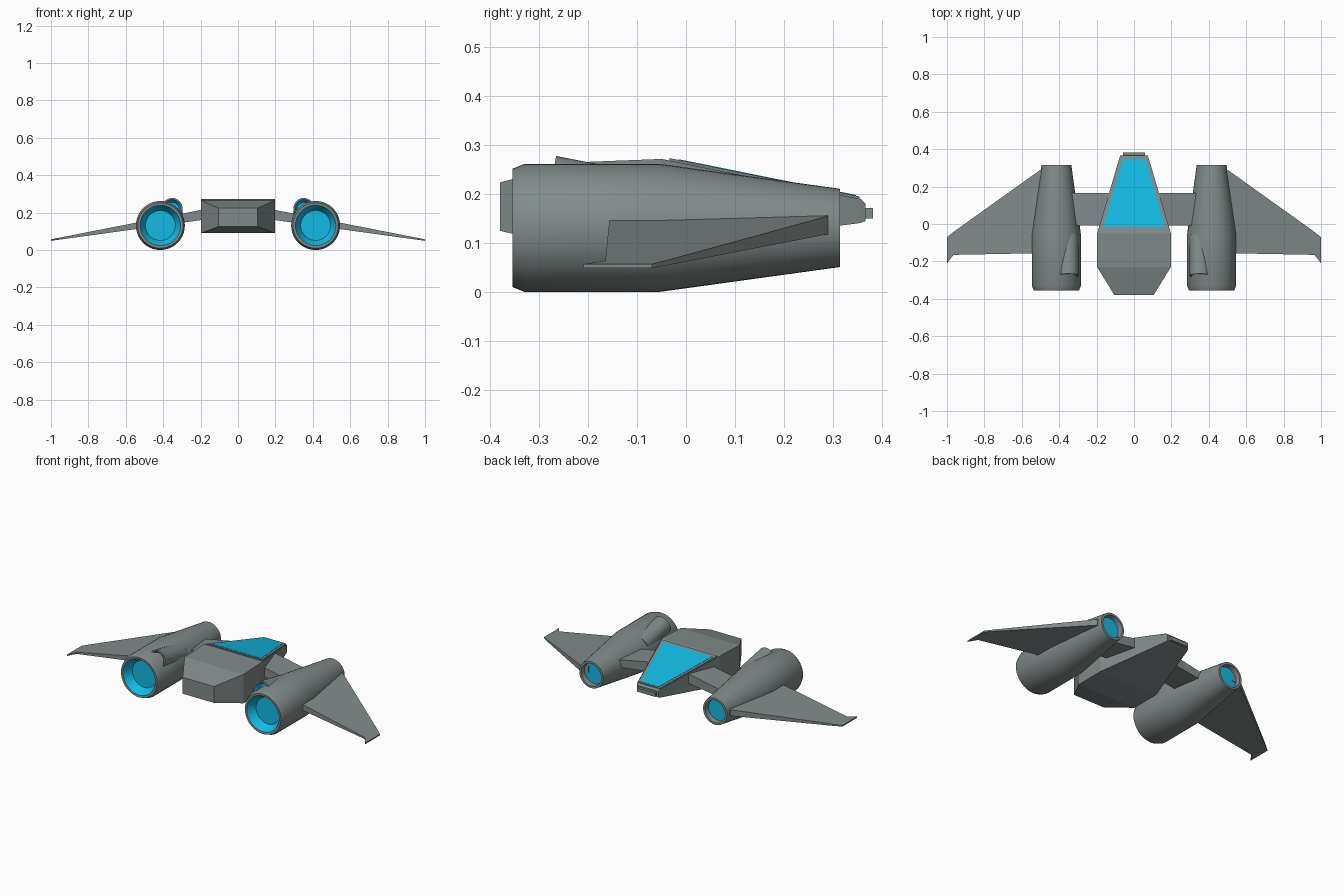
import bpy, bmesh, math
from mathutils import Matrix

if "Cube" in bpy.data.objects:
    bpy.data.objects.remove(bpy.data.objects["Cube"])


def material(name, rgb):
    m = bpy.data.materials.new(name)
    m.diffuse_color = (*rgb, 1)
    m.use_nodes = True
    m.node_tree.nodes["Principled BSDF"].inputs["Base Color"].default_value = m.diffuse_color
    return m


GREY = material("hull grey", (0.22, 0.26, 0.255))
CYAN = material("glowing cyan", (0.006, 0.5, 0.78))


def finish(name, bm, mirror=False, smooth=False):
    bmesh.ops.recalc_face_normals(bm, faces=bm.faces)
    me = bpy.data.meshes.new(name)
    bm.to_mesh(me)
    bm.free()
    me.materials.append(GREY)
    me.materials.append(CYAN)
    ob = bpy.data.objects.new(name, me)
    bpy.context.collection.objects.link(ob)
    if smooth:
        bpy.ops.object.select_all(action='DESELECT')
        ob.select_set(True)
        bpy.context.view_layer.objects.active = ob
        bpy.ops.object.shade_smooth_by_angle(angle=math.radians(25))
    if mirror:
        ob.modifiers.new("mirror", 'MIRROR').use_mirror_merge = False
    return ob


def loft(name, rings, mirror=False, mat=0):
    """Skin closed rings of equal size and cap both ends."""
    bm = bmesh.new()
    vs = [[bm.verts.new(p) for p in r] for r in rings]
    n = len(vs[0])
    for a, b in zip(vs, vs[1:]):
        for i in range(n):
            j = (i + 1) % n
            bm.faces.new((a[i], a[j], b[j], b[i]))
    bm.faces.new(vs[0])
    bm.faces.new(vs[-1])
    for f in bm.faces:
        f.material_index = mat
    return finish(name, bm, mirror)


def lathe(name, profile, glow, matrix, seg=40):
    """Revolve (radius, y) points about the y axis; glow lists cyan bands."""
    bm = bmesh.new()
    rings = []
    for r, y in profile:
        if r == 0:
            rings.append([bm.verts.new((0, y, 0))] * seg)
        else:
            rings.append([bm.verts.new((r * math.cos(t), y, r * math.sin(t)))
                          for t in (2 * math.pi * k / seg for k in range(seg))])
    for k, (a, b) in enumerate(zip(rings, rings[1:])):
        for i in range(seg):
            j = (i + 1) % seg
            f = bm.faces.new(list(dict.fromkeys((a[i], a[j], b[j], b[i]))))
            f.material_index = int(k in glow)
    bm.transform(matrix)
    return finish(name, bm, mirror=True, smooth=True)


def rect(y, w, z0, z1):
    return [(-w, y, z0), (w, y, z0), (w, y, z1), (-w, y, z1)]


# Fuselage with tapered tail and long sloping nose
loft("fuselage", [rect(-0.38, 0.105, 0.125, 0.224),
                  rect(-0.23, 0.197, 0.09, 0.265),
                  rect(-0.05, 0.197, 0.09, 0.272),
                  rect(0.357, 0.077, 0.141, 0.190),
                  rect(0.367, 0.073, 0.145, 0.181)])
loft("nose_tip", [rect(0.36, 0.06, 0.15, 0.172), rect(0.382, 0.06, 0.15, 0.172)])


# Canopy: raised grey frame with a cyan pane, both lying on the nose slope
def slope(y):
    return 0.272 - (y + 0.05) * 0.2015


def plate(name, y0, w0, y1, w1, low, high, mat):
    loft(name, [[(-w0, y0, slope(y0) + h), (w0, y0, slope(y0) + h),
                 (w1, y1, slope(y1) + h), (-w1, y1, slope(y1) + h)]
                for h in (low, high)], mat=mat)


plate("canopy_frame", -0.034, 0.186, 0.355, 0.073, -0.004, 0.005, 0)
plate("canopy_pane", -0.015, 0.166, 0.348, 0.06, 0.003, 0.0065, 1)

# Engine nacelles: glowing exhaust behind, recessed glowing disc in front
lathe("engine_nacelle",
      [(0, -0.305), (0.08, -0.305), (0.108, -0.354), (0.121, -0.355),
       (0.131, -0.33), (0.131, -0.055), (0.08, 0.315), (0.067, 0.315),
       (0.063, 0.287), (0, 0.287)],
      (0, 1, 8), Matrix.Translation((0.415, 0, 0.131)))

# Small tilted thrusters sunk into the top of each nacelle
lathe("upper_thruster",
      [(0, 0.03), (0.036, 0.03), (0.047, 0.0), (0.055, 0.0), (0.055, 0.22), (0, 0.22)],
      (0, 1),
      Matrix.Translation((0.352, -0.276, 0.224)) @ Matrix.Rotation(math.radians(-11), 4, 'X'))


# Wings and struts share one drooping slab, thinning towards the tip
def slab(name, outline):
    loft(name, [[(x, y, 0.155 - 0.196 * (x - 0.5)) for x, y in outline],
                [(x, y, 0.118 - 0.138 * (x - 0.5)) for x, y in outline]], mirror=True)


slab("wing", [(0.45, 0.29), (0.5, 0.29), (0.955, -0.035), (1.0, -0.07),
              (1.0, -0.21), (0.965, -0.165), (0.45, -0.155)])
slab("strut", [(0.12, 0.165), (0.34, 0.165), (0.34, -0.008), (0.12, -0.008)])
